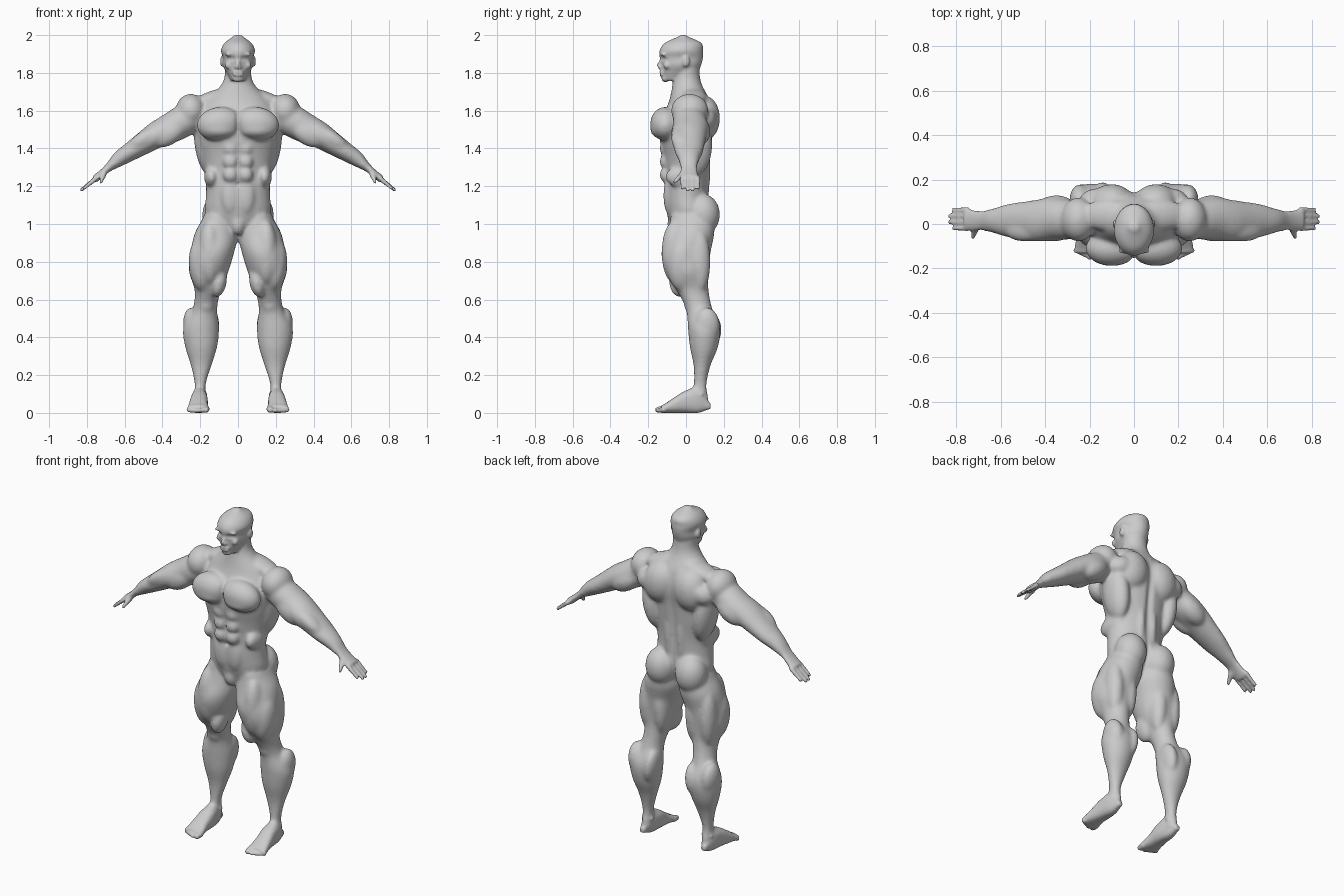
import bpy, bmesh, math
from mathutils import Vector, Matrix

cube = bpy.data.objects.get("Cube")
if cube:
    bpy.data.objects.remove(cube)

RIGHTWARD, BACKWARD, UPWARD = Matrix.Identity(3)
CENTRE = Vector()
SIDES, STEPS = 32, 5
bm = bmesh.new()

# One ball, copied for every muscle
ball = bmesh.new()
bmesh.ops.create_icosphere(ball, subdivisions=3, radius=1)
ball_points = [vert.co.copy() for vert in ball.verts]
ball_faces = [[vert.index for vert in face.verts] for face in ball.faces]
ball.free()


def sample(profile, place):
    """Smooth value of an evenly spaced profile at a fractional place."""
    last = len(profile) - 1
    index = min(int(place), last - 1)
    before, start, end, after = [profile[min(max(index + k, 0), last)] for k in (-1, 0, 1, 2)]
    f = place - index
    bend = 2 * before - 5 * start + 4 * end - after
    twist = 3 * (start - end) + after - before
    return start + f / 2 * (end - before + f * (bend + f * twist))


def loft(origin, along, across, depth, start, end, low, high, front, back, power=2):
    """Closed skin whose width (low, high) and depth (front, back) follow even profiles."""
    spans = len(front) - 1
    rings = []
    for step in range(spans * STEPS + 1):
        place = step / STEPS
        left, right, near, far = [sample(profile, place) for profile in (low, high, front, back)]
        middle = origin + along * (start + (end - start) * place / spans)
        middle = middle + across * (left + right) / 2 + depth * (near + far) / 2
        ring = []
        for side in range(SIDES):
            angle = math.tau * side / SIDES
            c, s = [math.copysign(abs(q) ** (2 / power), q) for q in (math.cos(angle), math.sin(angle))]
            ring.append(bm.verts.new(middle + across * c * (right - left) / 2 + depth * s * (far - near) / 2))
        rings.append(ring)
    for lower, upper in zip(rings, rings[1:]):
        for side in range(SIDES):
            following = (side + 1) % SIDES
            bm.faces.new((lower[side], lower[following], upper[following], upper[side]))
    bm.faces.new(rings[0])
    bm.faces.new(rings[-1])


def muscle(at, size, turn=0):
    """Ellipsoid, tipped outward by turn degrees."""
    place = Matrix.Translation(at) @ Matrix.Rotation(math.radians(turn), 4, "Y") @ Matrix.Diagonal((*size, 1))
    verts = [bm.verts.new(place @ point) for point in ball_points]
    for face in ball_faces:
        bm.faces.new([verts[index] for index in face])


def digit(root, tip, thick, thin):
    """Finger or toe as a tapered run of balls."""
    balls = 8
    for number in range(balls):
        f = number / (balls - 1)
        radius = thick + (thin - thick) * f
        muscle(at=Vector(root).lerp(Vector(tip), f), size=[radius] * 3)


def mirrored(half_width):
    return {"low": [-h for h in half_width], "high": half_width}


# Torso and neck, from crotch to skull
loft(CENTRE, UPWARD, RIGHTWARD, BACKWARD, start=.95, end=1.85,
     front=(-.07, -.1, -.11, -.11, -.12, -.14, -.13, -.09, -.07, -.06),
     back=(.07, .13, .12, .12, .13, .14, .15, .13, .08, .07),
     **mirrored((.07, .17, .17, .17, .19, .21, .22, .17, .08, .07)))

# Head
loft(CENTRE, UPWARD, RIGHTWARD, BACKWARD, start=1.76, end=2,
     front=(-.12, -.13, -.13, -.14, -.14, -.11, -.03),
     back=(0, .06, .08, .09, .09, .08, 0),
     **mirrored((.04, .06, .08, .08, .09, .07, .02)))

# Face: chin, nose, nostrils, brows, lips, cheeks, ears
muscle(at=(0, -.11, 1.77), size=(.03, .02, .02))
digit(root=(0, -.13, 1.87), tip=(0, -.145, 1.84), thick=.008, thin=.011)
muscle(at=(.01, -.14, 1.83), size=(.01, .01, .01))
muscle(at=(.04, -.12, 1.9), size=(.03, .015, .01), turn=8)
for lip_height in (1.79, 1.805):
    muscle(at=(0, -.13, lip_height), size=(.03, .013, .007))
muscle(at=(.05, -.1, 1.84), size=(.02, .02, .02))
muscle(at=(.085, 0, 1.86), size=(.01, .02, .03))

# Chest, lower chest, shoulder cap, neck slope
muscle(at=(.1, -.11, 1.53), size=(.12, .08, .09), turn=8)
muscle(at=(.1, -.12, 1.5), size=(.1, .07, .05))
muscle(at=(.25, .02, 1.6), size=(.08, .1, .09))
muscle(at=(.12, .04, 1.67), size=(.13, .07, .04), turn=16)

# Side of back, shoulder blade, rear shoulder, lower back
muscle(at=(.17, .05, 1.42), size=(.06, .09, .17), turn=8)
muscle(at=(.1, .1, 1.56), size=(.1, .08, .12), turn=-8)
muscle(at=(.17, .1, 1.56), size=(.08, .06, .06), turn=20)
muscle(at=(.04, .09, 1.28), size=(.03, .04, .2))

# Belly rows, lower belly, flank, groin, seat
for row in range(3):
    muscle(at=(.04, -.11, 1.4 - row * .07), size=(.04, .03, .04))
muscle(at=(.04, -.09, 1.15), size=(.05, .03, .1))
muscle(at=(.14, -.02, 1.25), size=(.04, .09, .06))
muscle(at=(0, -.06, 1), size=(.04, .04, .06))
muscle(at=(.1, .09, 1.05), size=(.09, .09, .11))

# Leg, from ankle to hip
loft(CENTRE, UPWARD, RIGHTWARD, BACKWARD, start=.05, end=1.05,
     low=(.17, .17, .14, .11, .1, .11, .09, .05, .02, 0, .03),
     high=(.23, .23, .25, .28, .29, .24, .23, .26, .25, .23, .18),
     front=(.03, .04, .04, .02, .01, 0, -.05, -.11, -.13, -.1, -.08),
     back=(.12, .11, .13, .17, .18, .14, .12, .12, .13, .15, .14))

# Outer, front and inner thigh, hamstrings, kneecap
muscle(at=(.2, -.02, .78), size=(.06, .08, .14), turn=5)
muscle(at=(.15, -.06, .85), size=(.06, .07, .17))
muscle(at=(.1, -.03, .69), size=(.04, .06, .08), turn=-12)
for hamstring in (.11, .2):
    muscle(at=(hamstring, .07, .8), size=(.05, .06, .17))
muscle(at=(.17, .02, .57), size=(.04, .03, .04))

# Calf halves and ankle bones
muscle(at=(.14, .12, .44), size=(.04, .07, .1), turn=-6)
muscle(at=(.24, .11, .46), size=(.05, .07, .1), turn=6)
muscle(at=(.2, .08, .1), size=(.04, .02, .02))

# Foot, from ball to heel, and toes
loft(CENTRE, BACKWARD, RIGHTWARD, UPWARD, start=-.13, end=.13, power=2.5,
     low=(.15, .16, .16, .17, .19), high=(.27, .26, .25, .24, .22),
     front=(0, 0, 0, 0, .02), back=(.04, .08, .12, .13, .05))
digit(root=(.17, -.12, .02), tip=(.17, -.15, .016), thick=.02, thin=.016)
for toe in range(4):
    sideways, shorter = .2 + toe * .02, toe * .01
    digit(root=(sideways, -.12, .016), tip=(sideways, shorter - .15, .012), thick=.013, thin=.012)

# Arm, hanging outward from the shoulder
shoulder = Vector((.26, 0, 1.57))
down, over = Vector((.84, 0, -.54)), Vector((.54, 0, .84))
loft(shoulder, down, BACKWARD, over, start=-.04, end=.6,
     low=(-.06, -.07, -.07, -.08, -.07, -.06, -.04, -.03, -.03),
     high=(.09, .11, .12, .11, .1, .09, .07, .06, .07),
     front=(-.08, -.09, -.08, -.06, -.05, -.04, -.03, -.02, -.03),
     back=(.07, .08, .08, .08, .07, .06, .05, .02, .01))


def on_arm(distance, backward, height):
    return shoulder + down * distance + BACKWARD * backward + over * height


# Triceps, biceps, forearm bulge
muscle(at=on_arm(.12, .07, -.02), size=(.1, .06, .06), turn=33)
muscle(at=on_arm(.14, -.03, -.02), size=(.1, .05, .06), turn=33)
muscle(at=on_arm(.26, -.03, .03), size=(.1, .05, .04), turn=33)

# Fingers and thumb
for finger, reach in enumerate((.67, .69, .69, .67)):
    spread = finger * .028 - .02
    digit(root=on_arm(.59, spread, -.01), tip=on_arm(reach, spread, -.02), thick=.013, thin=.01)
digit(root=on_arm(.54, -.01, -.01), tip=on_arm(.58, -.06, -.04), thick=.018, thin=.01)

# Fuse both halves into one skin
rough = bpy.data.meshes.new("rough")
bmesh.ops.recalc_face_normals(bm, faces=bm.faces)
bm.to_mesh(rough)
bm.free()
body = bpy.data.objects.new("body", rough)
bpy.context.collection.objects.link(body)
mirror = body.modifiers.new("mirror", "MIRROR")
mirror.use_mirror_merge = False
skin = body.modifiers.new("skin", "REMESH")
skin.mode = "VOXEL"
skin.voxel_size = .008
fused = bpy.data.meshes.new_from_object(body.evaluated_get(bpy.context.evaluated_depsgraph_get()))
body.modifiers.clear()
body.data = fused
bpy.data.meshes.remove(rough)
fused.name = "body"
bm = bmesh.new()
bm.from_mesh(fused)


def relax(verts, times):
    for _ in range(times):
        bmesh.ops.smooth_vert(bm, verts=verts, factor=.5, use_axis_x=True, use_axis_y=True, use_axis_z=True)


def dent(at, size, push):
    """Soft hollow pushed backward, the same on both sides."""
    for vert in bm.verts:
        if abs(vert.co.z - at[2]) < 3 * size[2]:
            offset = (abs(vert.co.x) - at[0], vert.co.y - at[1], vert.co.z - at[2])
            vert.co.y += push * math.exp(-sum((part / reach) ** 2 for part, reach in zip(offset, size)))


# Relax the big muscles more than face, hands and feet
relax(bm.verts[:], times=1)
relax([v for v in bm.verts if .1 < v.co.z < 1.74 and abs(v.co.x) < .7], times=9)

# Eye sockets, eyes, mouth line, navel
dent(at=(.034, -.13, 1.876), size=(.02, .05, .011), push=.014)
dent(at=(.034, -.13, 1.876), size=(.01, .05, .005), push=-.006)
dent(at=(0, -.13, 1.797), size=(.024, .04, .004), push=.005)
dent(at=(0, -.12, 1.21), size=(.01, .05, .01), push=.012)

# Breastbone, belly line, spine, seat cleft
dent(at=(0, -.18, 1.54), size=(.012, .06, .08), push=.012)
dent(at=(0, -.12, 1.33), size=(.01, .05, .1), push=.006)
dent(at=(0, .14, 1.4), size=(.02, .07, .2), push=-.014)
dent(at=(0, .15, 1.03), size=(.014, .08, .09), push=-.025)
bm.to_mesh(fused)
bm.free()
fused.shade_smooth()

# Plain grey clay
clay = bpy.data.materials.new("grey clay")
clay.use_nodes = True
grey = (.6, .6, .6, 1)
clay.diffuse_color = grey
clay.node_tree.nodes["Principled BSDF"].inputs["Base Color"].default_value = grey
fused.materials.clear()
fused.materials.append(clay)
